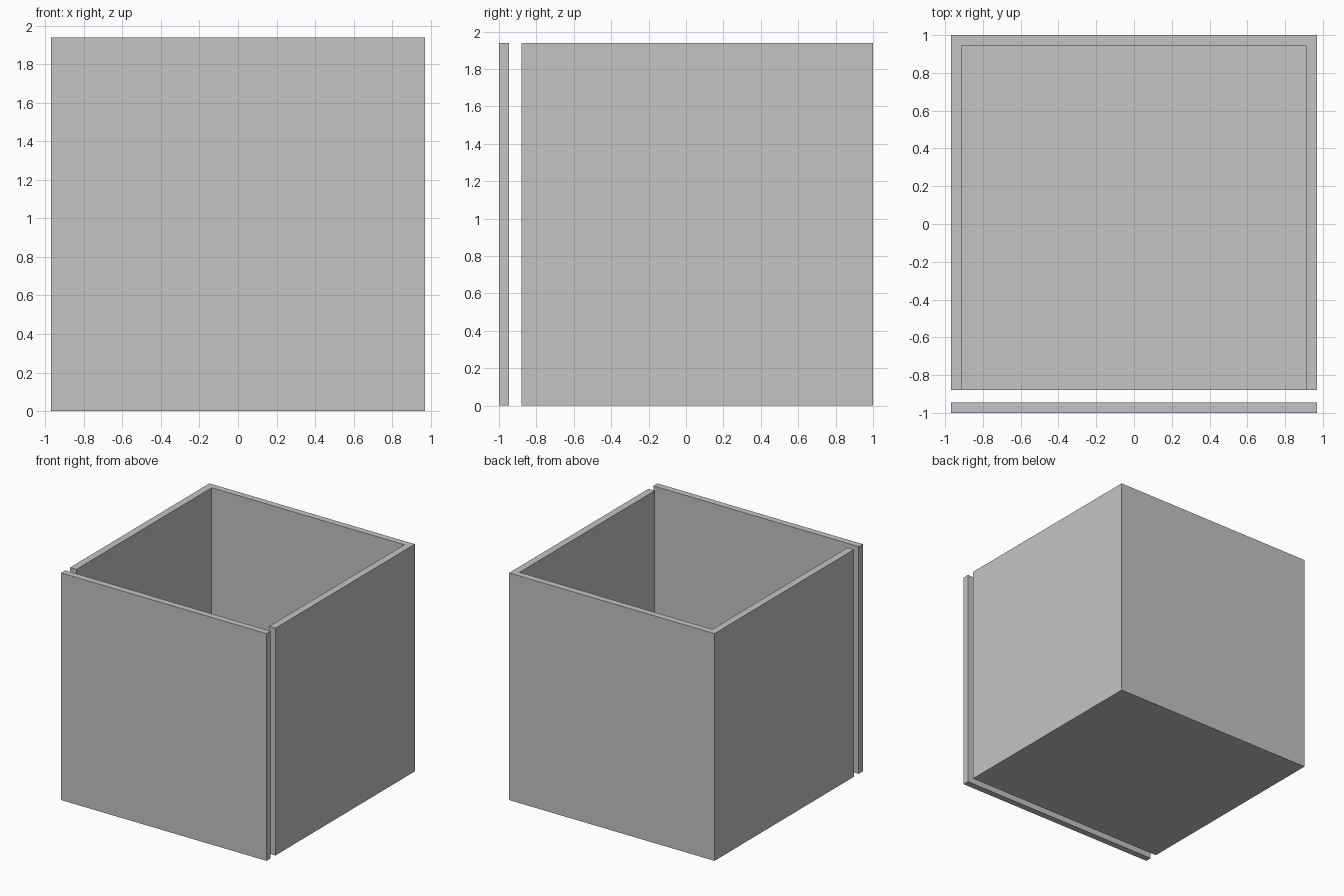
import bpy

default = bpy.data.objects.get("Cube")
if default:
    bpy.data.objects.remove(default, do_unlink=True)

HALF_W = 0.97      # half outer width
HEIGHT = 1.94
WALL = 0.06        # side wall thickness
BACK = 0.055       # back, floor and front panel thickness
FRONT_EDGE = -0.88  # open front edge of the body

grey = bpy.data.materials.new("light grey")
grey.use_nodes = True
colour = (0.55, 0.55, 0.55, 1)
grey.diffuse_color = colour
grey.node_tree.nodes["Principled BSDF"].inputs["Base Color"].default_value = colour


def box(name, low, high):
    """Axis-aligned box between two corners, with its size baked in the mesh."""
    centre = [(a + b) / 2 for a, b in zip(low, high)]
    bpy.ops.mesh.primitive_cube_add(size=1, location=centre)
    ob = bpy.context.object
    ob.name = name
    ob.scale = [b - a for a, b in zip(low, high)]
    bpy.ops.object.transform_apply(location=False, rotation=False, scale=True)
    ob.data.materials.append(grey)
    return ob


# Cavity, open at the top and the front
cavity = box("cavity_cutter",
             (-HALF_W + WALL, FRONT_EDGE - 0.2, BACK),
             (HALF_W - WALL, 1 - BACK, HEIGHT + 0.2))
cavity.hide_render = True

# Body: floor, back and two sides in one solid
body = box("box_body", (-HALF_W, FRONT_EDGE, 0), (HALF_W, 1, HEIGHT))
cut = body.modifiers.new("hollow", 'BOOLEAN')
cut.operation = 'DIFFERENCE'
cut.solver = 'EXACT'
cut.object = cavity
bpy.ops.object.modifier_apply(modifier=cut.name)
bpy.data.objects.remove(cavity, do_unlink=True)

# Detached front panel, standing just ahead of the body
box("front_panel", (-HALF_W, -1, 0), (HALF_W, -1 + BACK, HEIGHT))
